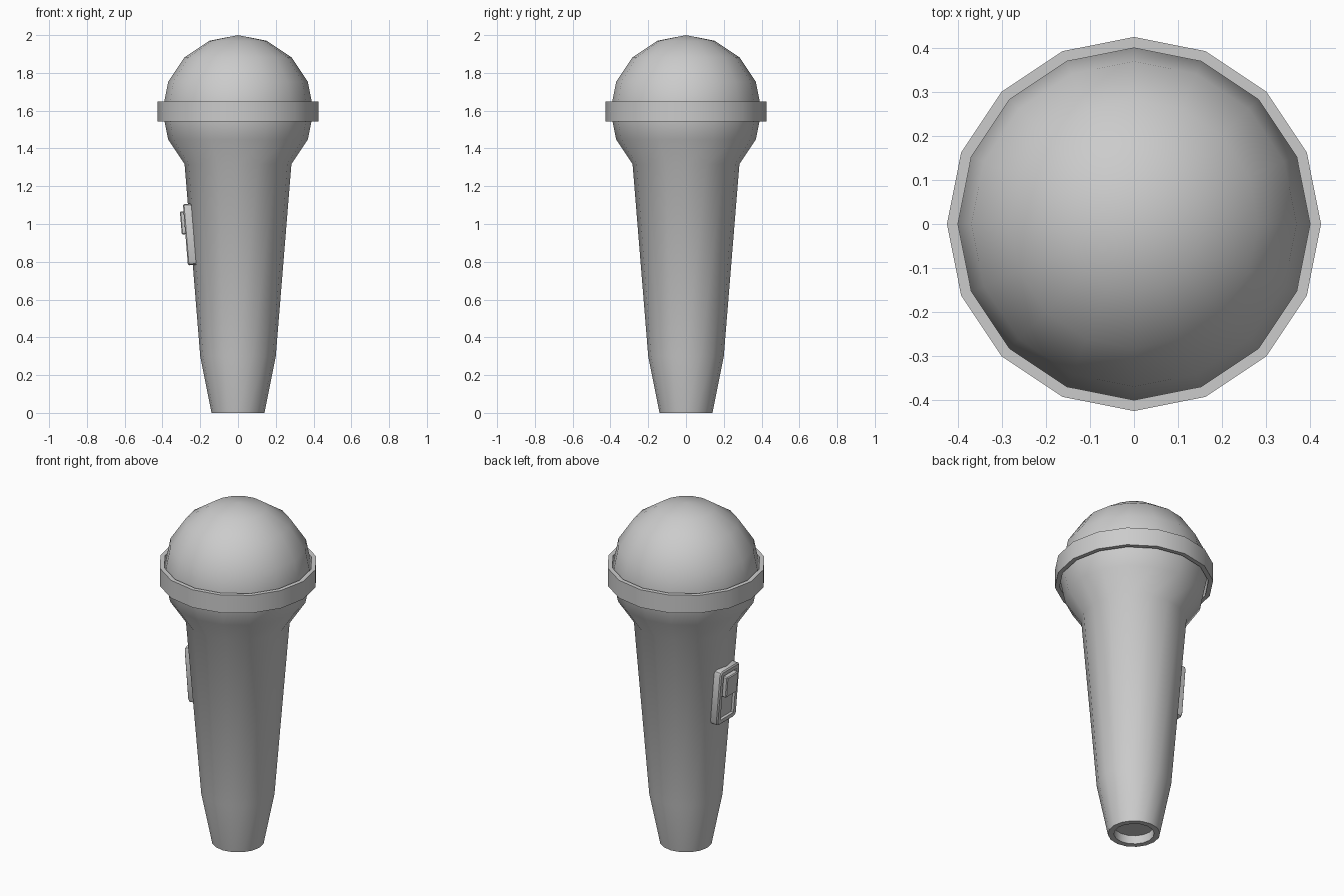
import bpy, bmesh, math
from mathutils import Matrix

if "Cube" in bpy.data.objects:
    bpy.data.objects.remove(bpy.data.objects["Cube"])

SIDES = 16

def finish(name, bm, angle=None):
    bmesh.ops.recalc_face_normals(bm, faces=bm.faces[:])
    me = bpy.data.meshes.new(name)
    bm.to_mesh(me)
    bm.free()
    ob = bpy.data.objects.new(name, me)
    bpy.context.collection.objects.link(ob)
    if angle:
        bpy.ops.object.select_all(action='DESELECT')
        ob.select_set(True)
        bpy.context.view_layer.objects.active = ob
        bpy.ops.object.shade_smooth_by_angle(angle=math.radians(angle))
    return ob

def lathe(name, profile, closed=False, angle=None):
    """Revolve (radius, z) points about z."""
    bm = bmesh.new()
    rings = []
    for r, z in profile:
        if r == 0:
            rings.append([bm.verts.new((0, 0, z))] * SIDES)
        else:
            rings.append([bm.verts.new((r * math.cos(math.tau * i / SIDES),
                                        r * math.sin(math.tau * i / SIDES), z))
                          for i in range(SIDES)])
    pairs = list(zip(rings, rings[1:]))
    if closed:
        pairs.append((rings[-1], rings[0]))
    for a, b in pairs:
        for i in range(SIDES):
            j = (i + 1) % SIDES
            bm.faces.new(dict.fromkeys((a[i], a[j], b[j], b[i])))
    return finish(name, bm, angle)

def box(size, centre):
    bm = bmesh.new()
    bmesh.ops.create_cube(bm, size=1, matrix=Matrix.Translation(centre) @ Matrix.Diagonal((*size, 1)))
    return bm

# Handle and round head in one smooth lathed surface, with a recessed base
head = [(0.4 * math.sin(math.pi * k / 8), 1.6 - 0.4 * math.cos(math.pi * k / 8))
        for k in range(2, 8)]
lathe("body", [(0, 0.05), (0.108, 0.05), (0.108, 0), (0.14, 0), (0.2, 0.3)]
      + head + [(0, 2.0)], angle=40)

# Collar band around the head
lathe("collar", [(0.40, 1.543), (0.425, 1.543), (0.425, 1.648), (0.40, 1.648)], closed=True, angle=30)

# Switch plate with rounded corners and a sunken slot, local -x is outward
tilt = -math.atan2(0.083, 1.017)
place = Matrix.Translation((-0.2526, 0, 0.945)) @ Matrix.Rotation(tilt, 4, 'Y')
bm = box((0.045, 0.18, 0.325), (0.0025, 0, 0))
edges = [e for e in bm.edges if abs(e.verts[0].co.x - e.verts[1].co.x) > 0.01]
bmesh.ops.bevel(bm, geom=edges, offset=0.022, segments=2, profile=0.5, affect='EDGES')
bm.normal_update()
front = min(bm.faces, key=lambda f: f.calc_center_median().x)
for thickness, depth in ((0.007, 0.006), (0.022, 0), (0.001, -0.015)):
    bmesh.ops.inset_region(bm, faces=[front], thickness=thickness, depth=depth,
                           use_even_offset=True)
    bm.normal_update()
finish("switch_plate", bm, 30).matrix_world = place

# Sliding button in the upper half of the slot
bm = box((0.04, 0.104, 0.122), (-0.025, 0, 0.064))
bmesh.ops.bevel(bm, geom=bm.edges[:], offset=0.005, segments=1, affect='EDGES')
finish("switch_button", bm, 30).matrix_world = place
